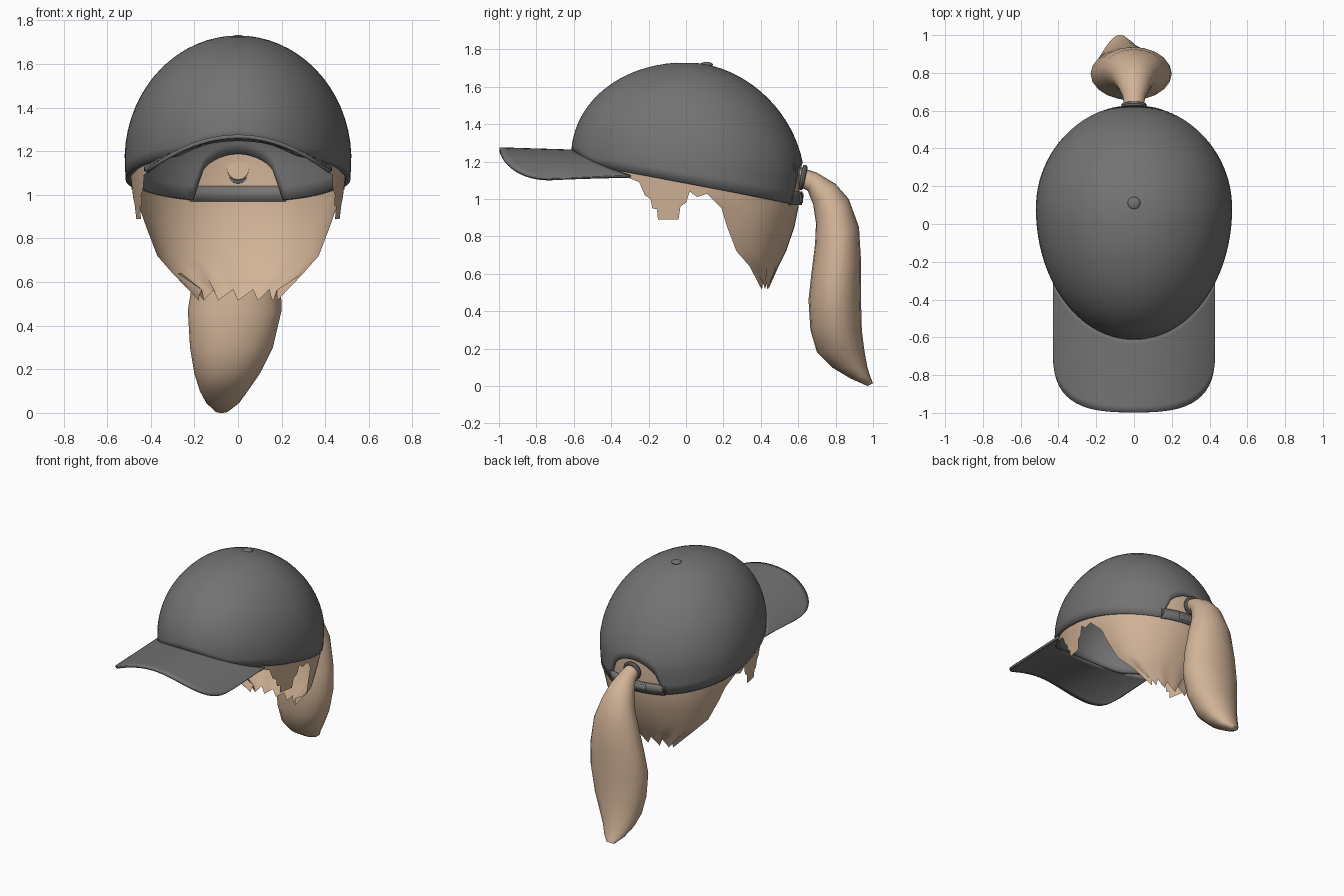
import bpy, bmesh, math
from math import sin, cos, pi, sqrt

if "Cube" in bpy.data.objects:
    bpy.data.objects.remove(bpy.data.objects["Cube"])


def material(name, rgb):
    m = bpy.data.materials.new(name)
    m.diffuse_color = (*rgb, 1)
    m.use_nodes = True
    m.node_tree.nodes["Principled BSDF"].inputs["Base Color"].default_value = m.diffuse_color
    return m


GREY = material("cap grey", (0.17, 0.17, 0.17))
HAIR = material("light brown hair", (0.64, 0.45, 0.31))
TOP, BELT = 1.73, 1.16


def finish(ob, mat, angle=40):
    ob.data.materials.append(mat)
    bpy.ops.object.select_all(action='DESELECT')
    ob.select_set(True)
    bpy.context.view_layer.objects.active = ob
    bpy.ops.object.shade_smooth_by_angle(angle=math.radians(angle))
    return ob


def loft(name, rows, mat, closed=False, caps=(False, False), thick=0, angle=40):
    """Skin rows of points; optional solidify thickness going inward."""
    bm = bmesh.new()
    vs = [[bm.verts.new(p) for p in row] for row in rows]
    n = len(rows[0])
    for a, b in zip(vs, vs[1:]):
        for i in range(n if closed else n - 1):
            j = (i + 1) % n
            bm.faces.new((a[i], a[j], b[j], b[i]))
    for want, row in zip(caps, (vs[0], vs[-1])):
        if want:
            bm.faces.new(row)
    bmesh.ops.recalc_face_normals(bm, faces=bm.faces)
    me = bpy.data.meshes.new(name)
    bm.to_mesh(me)
    bm.free()
    ob = bpy.data.objects.new(name, me)
    bpy.context.collection.objects.link(ob)
    finish(ob, mat, angle)
    if thick:
        mod = ob.modifiers.new("thickness", 'SOLIDIFY')
        mod.thickness = thick
        mod.offset = -1
    return ob


def dome(a, z, inset=0.0):
    """Point on the cap surface at angle a (0 = right, 90 = back) and height z."""
    f = (z - BELT) / (TOP - BELT)
    r = sqrt(max(0, 1 - f * f)) if f > 0 else 1 + 0.06 * f
    cy = 0.08 - 0.08 * max(0, f)
    depth = 0.55 if sin(a) > 0 else 0.69
    return ((0.52 - inset) * r * cos(a), cy + (depth - inset) * r * sin(a), z)


def rim(a):
    """Sloping lower edge, raised under the visor and around the back opening."""
    x, y, _ = dome(a, BELT)
    z = 1.083 - 0.189 * y
    if y < -0.2:
        z = max(z, 1.255 - 0.95 * x * x)
    if y > 0.3 and abs(x) < 0.2:
        z = 1.03 + 0.165 * sqrt(1 - (x / 0.2) ** 2)
    return z


# Crown of the cap
N, R = 112, 18
rows = []
for k in range(R):
    s = sin(pi / 2 * k / R)
    rows.append([dome(a, rim(a) + (TOP - rim(a)) * s)
                 for a in (2 * pi * i / N for i in range(N))])
loft("cap_crown", rows, GREY, True, (False, True), 0.035)

# Strap closing the back opening, with a small snap tab
def strap(name, half, z0, z1, out, thick):
    angs = [pi / 2 + half * (i / 8 - 1) for i in range(17)]
    loft(name, [[dome(a, z, -out) for a in angs] for z in (z0, z1)], GREY, thick=thick)


strap("back_strap", 0.46, 0.968, 1.04, 0.0, 0.02)
strap("strap_tab", 0.2, 0.978, 1.03, 0.006, 0.01)

# Curved visor
rows = []
for k in range(13):
    t, row = k / 12, []
    for i in range(33):
        s = sin(pi / 2 * (i / 16 - 1))
        x = 0.43 * s
        back = 0.09 - 0.69 * sqrt(1 - (x / 0.52) ** 2)
        front = -0.65 - 0.347 * max(0, 1 - abs(s) ** 3) ** (1 / 3)
        z = 1.264 + 0.012 * t - 0.9 * x * x + 0.03 * s * s * (1 - t)
        row.append((x, back + (front - back) * t, z))
    rows.append(row)
loft("visor", rows, GREY, thick=0.018)

# Button on top
bpy.ops.mesh.primitive_uv_sphere_add(segments=16, ring_count=8, radius=1, location=(0, 0.11, 1.718))
ob = bpy.context.object
ob.name = "top_button"
ob.scale = (0.034, 0.034, 0.015)
finish(ob, GREY)

# Hair at the back of the head: height, half width, edge y, back y
HEAD = [(1.23, 0.488, 0.08, 0.60), (1.14, 0.50, 0.08, 0.61), (1.03, 0.485, 0.11, 0.605),
        (0.95, 0.455, 0.19, 0.60), (0.85, 0.42, 0.22, 0.58), (0.72, 0.37, 0.27, 0.535),
        (0.64, 0.30, 0.34, 0.495), (0.54, 0.18, 0.405, 0.44)]
rows = []
for k, (z, w, e, b) in enumerate(HEAD):
    row = []
    for i in range(25):
        u = pi * (i / 24 - 0.5)
        jag = 0.025 * (i % 4 - 1.5) / 1.5 if k == len(HEAD) - 1 else 0
        row.append((w * sin(u), e + (b - e) * cos(u), z + jag))
    rows.append(row)
loft("back_hair", rows, HAIR, angle=60)

# Ragged sideburns: y and lower edge z
BURN = [(-0.36, 1.13), (-0.30, 1.11), (-0.25, 1.09), (-0.22, 1.02), (-0.19, 1.00), (-0.18, 0.95),
        (-0.155, 0.945), (-0.15, 0.89), (-0.04, 0.89), (-0.03, 0.96), (0.0, 0.98), (0.02, 1.04),
        (0.06, 1.01), (0.12, 1.03)]
for side, sx in (("right", 1), ("left", -1)):
    rows = []
    for t in (0, 0.5, 1):
        row = []
        for y, low in BURN:
            z = 1.17 + (low - 1.17) * t
            x = 0.5 * sqrt(1 - ((y - 0.08) / 0.67) ** 2) * (1 - 0.2 * max(0, 1.15 - z))
            row.append((sx * x, y, z))
        rows.append(row)
    loft(side + "_sideburn", rows, HAIR, angle=60)

# Ponytail: centre x, outer y z, inner y z, half width
TAIL = [(0, .61, 1.17, .60, 1.07, .05), (0, .70, 1.14, .65, 1.045, .06),
        (0, .80, 1.08, .68, .97, .09), (0, .87, 1.0, .695, .87, .12),
        (0, .925, .85, .69, .76, .165), (-.005, .937, .65, .67, .60, .20),
        (-.015, .935, .48, .655, .46, .215), (-.03, .94, .30, .665, .30, .19),
        (-.05, .955, .18, .70, .18, .15), (-.065, .97, .10, .78, .10, .11),
        (-.07, .985, .05, .88, .04, .075), (-.075, 1.0, .015, .97, 0, .03)]
rows = []
for cx, y1, z1, y2, z2, w in TAIL:
    row = []
    for i in range(20):
        a = 2 * pi * i / 20
        h = cos(a) / 2
        row.append((cx + w * sin(a), (y1 + y2) / 2 + (y1 - y2) * h, (z1 + z2) / 2 + (z1 - z2) * h))
    rows.append(row)
loft("ponytail", rows, HAIR, True, (True, True), angle=60)

# Hair tie around the root of the ponytail
bpy.ops.mesh.primitive_torus_add(major_segments=24, minor_segments=8, major_radius=0.055,
                                 minor_radius=0.014, location=(0, 0.625, 1.115),
                                 rotation=(pi / 2 - 0.2, 0, 0))
ob = bpy.context.object
ob.name = "hair_tie"
finish(ob, GREY)
